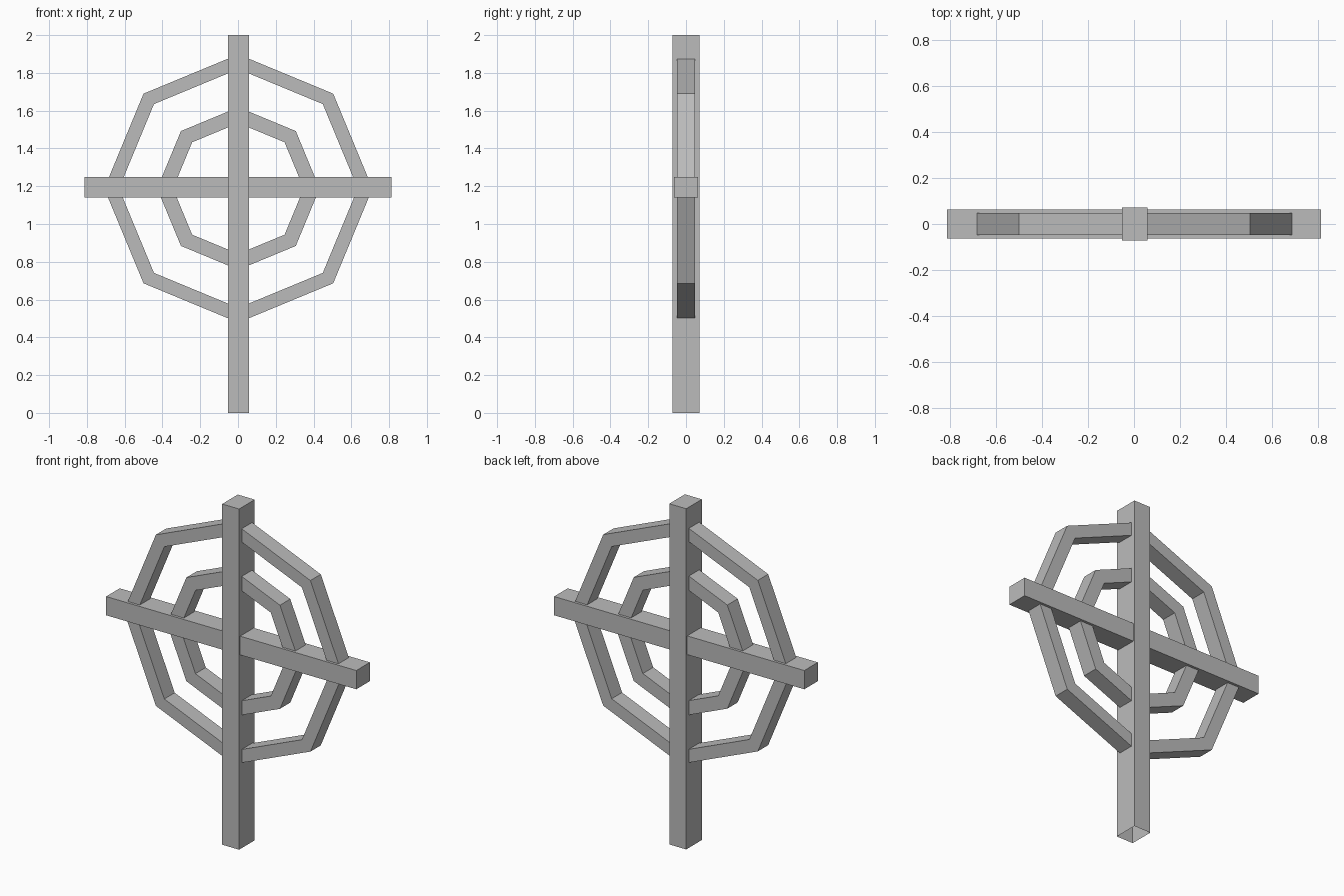
import bpy
import bmesh
from math import cos, sin, pi

default = bpy.data.objects.get("Cube")
if default:
    bpy.data.objects.remove(default, do_unlink=True)

GREY = (0.5, 0.5, 0.5, 1.0)
grey = bpy.data.materials.new("plain grey")
grey.use_nodes = True
grey.diffuse_color = GREY
grey.node_tree.nodes["Principled BSDF"].inputs["Base Color"].default_value = GREY


def add_object(name, bm):
    bmesh.ops.recalc_face_normals(bm, faces=bm.faces)
    mesh = bpy.data.meshes.new(name)
    bm.to_mesh(mesh)
    bm.free()
    mesh.materials.append(grey)
    obj = bpy.data.objects.new(name, mesh)
    bpy.context.collection.objects.link(obj)
    return obj


def add_bar(name, centre, size, open_bottom=False):
    bm = bmesh.new()
    bmesh.ops.create_cube(bm, size=1)
    bmesh.ops.scale(bm, vec=size, verts=bm.verts)
    bmesh.ops.translate(bm, vec=centre, verts=bm.verts)
    if open_bottom:
        under = [f for f in bm.faces if f.normal.z < -0.9]
        bmesh.ops.delete(bm, geom=under, context='FACES_ONLY')
    return add_object(name, bm)


def add_ring(name, outer, inner, half_depth, centre_x, centre_z, sides=8):
    """Flat-sided ring with a rectangular section, corners on the axes."""
    bm = bmesh.new()
    section = [(outer, -half_depth), (outer, half_depth),
               (inner, half_depth), (inner, -half_depth)]
    loops = []
    for i in range(sides):
        a = 2 * pi * i / sides
        loops.append([bm.verts.new((centre_x + r * cos(a), y, centre_z + r * sin(a)))
                      for r, y in section])
    for i, loop in enumerate(loops):
        following = loops[(i + 1) % sides]
        for j in range(4):
            k = (j + 1) % 4
            bm.faces.new((loop[j], loop[k], following[k], following[j]))
    return add_object(name, bm)


# Upright post, hollow underneath, and the cross beam
add_bar("upright_post", (0.003, 0, 1.0), (0.11, 0.145, 2.0), open_bottom=True)
add_bar("cross_beam", (0, 0, 1.195), (1.625, 0.126, 0.11))

# Two concentric eight-sided rings
add_ring("outer_ring", 0.71, 0.632, 0.048, 0.002, 1.188)
add_ring("inner_ring", 0.43, 0.346, 0.048, 0.002, 1.188)
